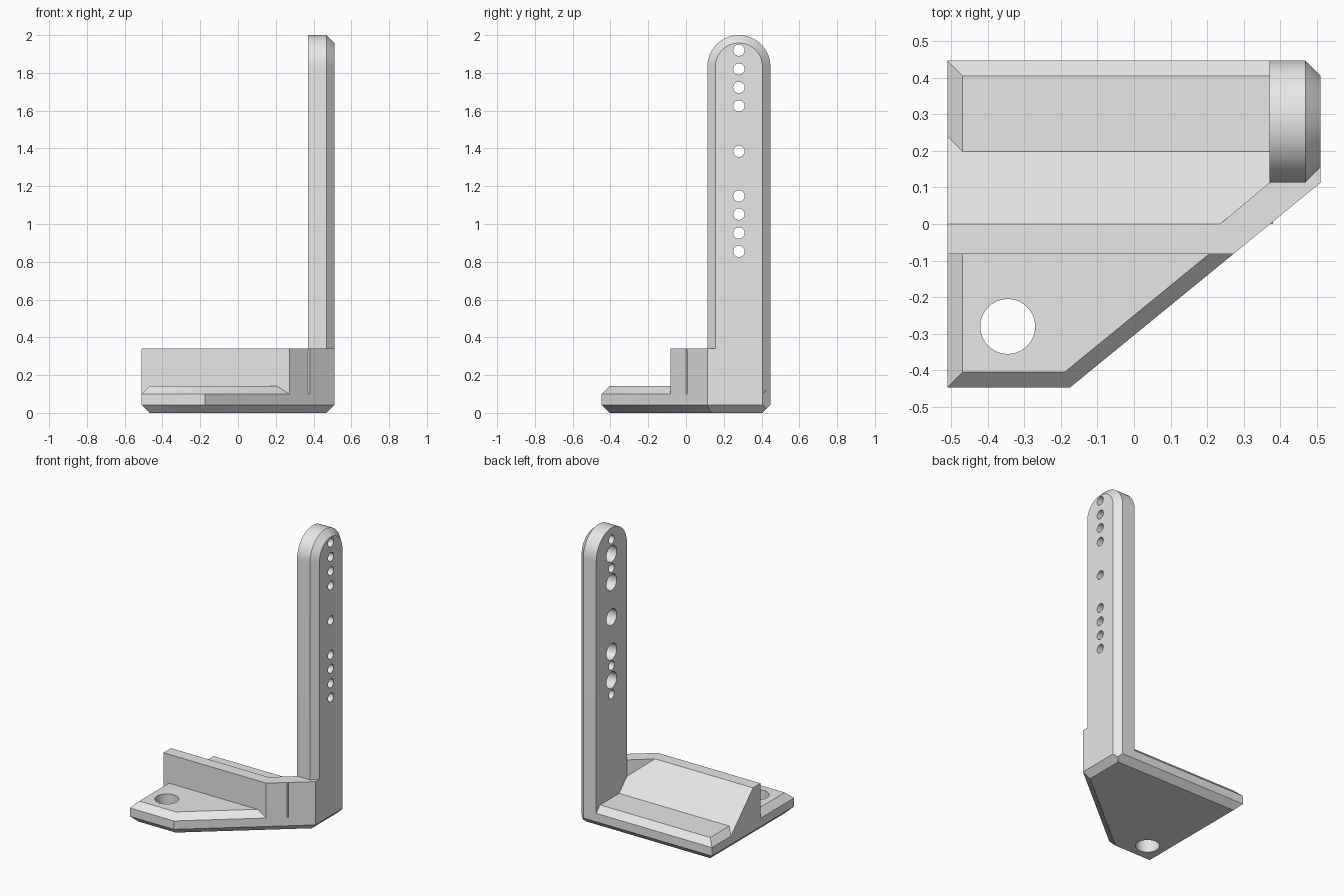
import bpy, bmesh
from math import sin, cos, pi
from mathutils import Vector, Matrix

if "Cube" in bpy.data.objects:
    bpy.data.objects.remove(bpy.data.objects["Cube"], do_unlink=True)

X, Y = 0.51, 0.447               # half extents of the base
BEVEL = 0.042                    # chamfer size everywhere
SHOULDER, PLATE_TOP, WALL_TOP = 0.10, 0.142, 0.34
INNER_X = 0.37                   # inner face of the upright
HALF, MID_Y = 0.167, 0.28        # upright half width and centre line
FRONT_Y = MID_Y - HALF

grey = bpy.data.materials.new("light grey")
grey.use_nodes = True
grey.diffuse_color = (0.8, 0.8, 0.8, 1)
grey.node_tree.nodes["Principled BSDF"].inputs["Base Color"].default_value = (0.8, 0.8, 0.8, 1)


def finish(bm, name):
    bmesh.ops.recalc_face_normals(bm, faces=bm.faces)
    mesh = bpy.data.meshes.new(name)
    bm.to_mesh(mesh)
    bm.free()
    mesh.materials.append(grey)
    obj = bpy.data.objects.new(name, mesh)
    bpy.context.collection.objects.link(obj)
    return obj


def loft(rings, name):
    """Closed solid through rings of equal point count."""
    bm = bmesh.new()
    loops = [[bm.verts.new(p) for p in ring] for ring in rings]
    for a, b in zip(loops, loops[1:]):
        for i in range(len(a)):
            j = (i + 1) % len(a)
            bm.faces.new((a[i], a[j], b[j], b[i]))
    bm.faces.new(loops[0])
    bm.faces.new(loops[-1])
    return finish(bm, name)


def slice_off(bm, point, normal):
    """Cut away everything beyond a plane and cap the cut."""
    geom = bm.verts[:] + bm.edges[:] + bm.faces[:]
    cut = bmesh.ops.bisect_plane(bm, geom=geom, dist=1e-5, plane_co=point,
                                 plane_no=normal, clear_outer=True)["geom_cut"]
    edges = [e for e in cut if isinstance(e, bmesh.types.BMEdge)]
    if edges:
        bmesh.ops.edgeloop_fill(bm, edges=edges)


def drill(obj, spots, radius, depth, axis):
    """Cut round holes centred on the given spots."""
    bm = bmesh.new()
    turn = Matrix.Rotation(pi / 2, 4, "Y") if axis == "X" else Matrix()
    for spot in spots:
        bmesh.ops.create_cone(bm, cap_ends=True, segments=40, radius1=radius, radius2=radius,
                              depth=depth, matrix=Matrix.Translation(spot) @ turn)
    cutter = finish(bm, "hole_cutter")
    cutter.hide_render = True
    mod = obj.modifiers.new("holes", "BOOLEAN")
    mod.operation, mod.solver, mod.object = "DIFFERENCE", "EXACT", cutter
    bpy.context.view_layer.objects.active = obj
    bpy.ops.object.modifier_apply(modifier=mod.name)
    bpy.data.objects.remove(cutter, do_unlink=True)


# Base plate: a box with one slanted side, chamfered all round
bm = bmesh.new()
bmesh.ops.create_cube(bm, size=1, matrix=Matrix.Translation((0, 0, PLATE_TOP / 2))
                      @ Matrix.Diagonal((2 * X, 2 * Y, PLATE_TOP, 1)))
slant_start, slant_end = Vector((-0.175, -Y, 0)), Vector((X, FRONT_Y, 0))
run = slant_end - slant_start
slant = Vector((run.y, -run.x, 0)).normalized()
slice_off(bm, slant_end, slant)
slice_off(bm, Vector((X - BEVEL, Y, 0)), Vector((1, 1, 0)).normalized())
sides = [(Vector((s * X, s * Y, 0)), n) for s in (1, -1)
         for n in (Vector((s, 0, 0)), Vector((0, s, 0)))] + [(slant_end, slant)]
up = Vector((0, 0, 1))
for point, normal in sides:
    slice_off(bm, point + up * BEVEL, (normal - up).normalized())
    slice_off(bm, point + up * SHOULDER, (normal + up).normalized())
base = finish(bm, "base_plate")
drill(base, [(-0.345, -0.28, 0.07)], 0.075, 0.4, "Z")

# Wall across the base, turning along the slanted side up to the upright
wall_y = -0.082
bend_x = slant_start.x + (wall_y + Y) * run.x / run.y
outline = [(-X, wall_y), (bend_x, wall_y), (X, FRONT_Y), (X, FRONT_Y + BEVEL),
           (X - BEVEL, FRONT_Y), (INNER_X, FRONT_Y), (0.235, 0), (-X, 0)]
wall = loft([[(x, y, z) for x, y in outline] for z in (SHOULDER, WALL_TOP)], "wall")

# Ramp leaning against the back of the wall
profile = [(0, SHOULDER), (WALL_TOP - SHOULDER, SHOULDER), (0, WALL_TOP)]
ramp = loft([[(x, y, z) for y, z in profile] for x in (-X, INNER_X + 0.01)], "ramp")


# Upright with rounded top and chamfered outer rim
def arch(x, half):
    arc = [(x, MID_Y + half * cos(pi * i / 48), 2 - HALF + half * sin(pi * i / 48))
           for i in range(49)]
    return arc + [(x, MID_Y - half, SHOULDER), (x, MID_Y + half, SHOULDER)]


upright = loft([arch(INNER_X, HALF), arch(X - BEVEL, HALF), arch(X, HALF - BEVEL)], "upright")

# Row of through holes, some widened on the inner face
small = [0.855, 0.952, 1.052, 1.148, 1.385, 1.625, 1.723, 1.82, 1.92]
wide = [small[i] for i in (1, 3, 4, 5, 7)]
drill(upright, [(0.44, MID_Y, z) for z in small], 0.03, 0.4, "X")
drill(upright, [(INNER_X, MID_Y, z) for z in wide], 0.056, 0.14, "X")

# Smooth the curved surfaces, keeping edges sharp
bpy.ops.object.select_all(action="DESELECT")
for obj in (base, wall, ramp, upright):
    obj.select_set(True)
bpy.context.view_layer.objects.active = upright
bpy.ops.object.shade_smooth_by_angle()
